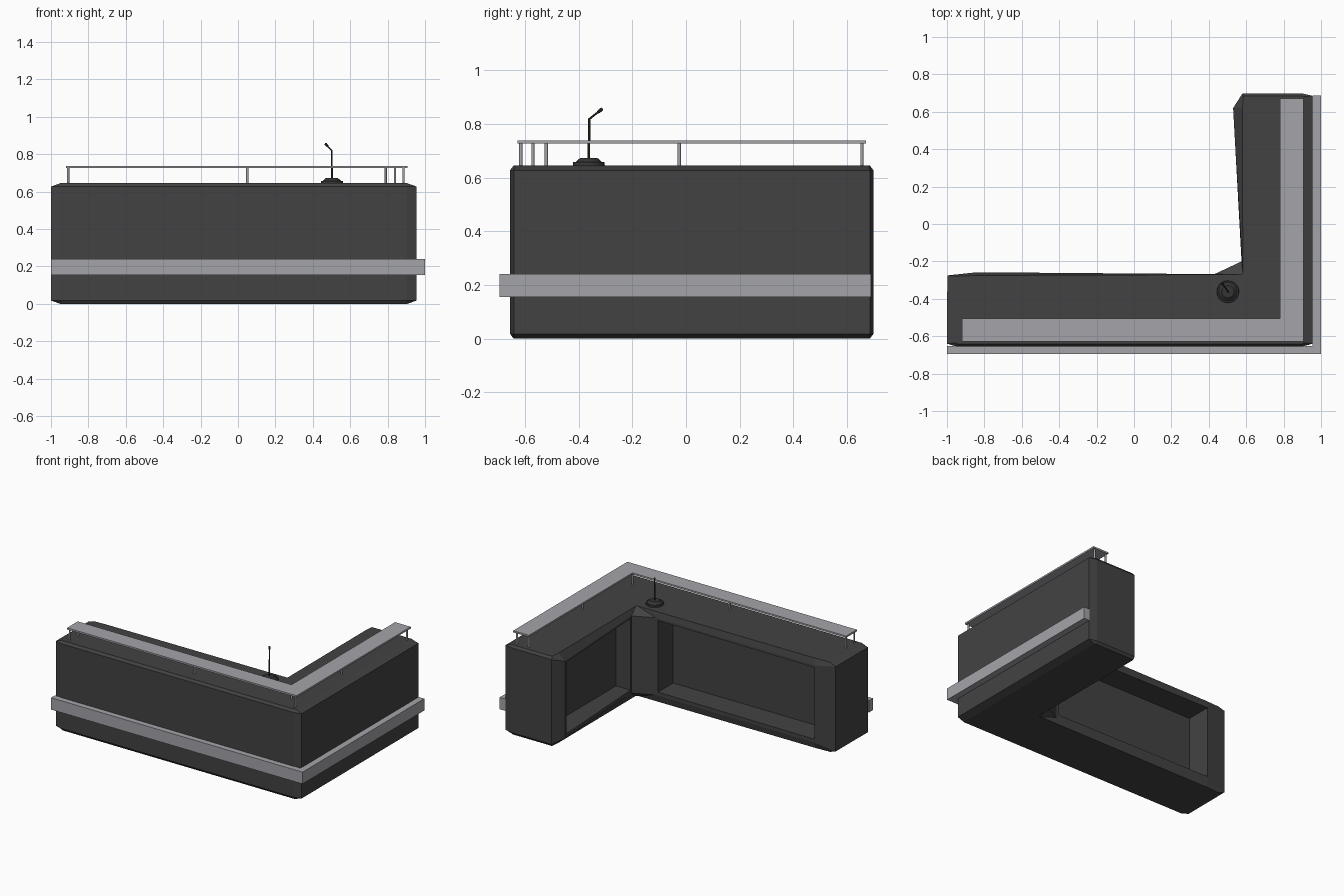
import bpy, bmesh
from mathutils import Vector

if "Cube" in bpy.data.objects:
    bpy.data.objects.remove(bpy.data.objects["Cube"])


def material(name, rgb):
    m = bpy.data.materials.new(name)
    m.diffuse_color = (*rgb, 1)
    m.use_nodes = True
    m.node_tree.nodes["Principled BSDF"].inputs["Base Color"].default_value = m.diffuse_color
    return m


DARK = material("dark_grey", (0.055, 0.055, 0.055))
METAL = material("light_grey", (0.37, 0.37, 0.40))
BLACK = material("near_black", (0.035, 0.035, 0.035))


def finish(name, bm, mat):
    bmesh.ops.recalc_face_normals(bm, faces=bm.faces)
    me = bpy.data.meshes.new(name)
    bm.to_mesh(me)
    bm.free()
    me.materials.append(mat)
    ob = bpy.data.objects.new(name, me)
    bpy.context.collection.objects.link(ob)
    return ob


def loft(name, rings, mat):
    bm = bmesh.new()
    rs = [[bm.verts.new(p) for p in r] for r in rings]
    n = len(rs[0])
    for a, b in zip(rs, rs[1:]):
        for i in range(n):
            j = (i + 1) % n
            bm.faces.new((a[i], a[j], b[j], b[i]))
    bm.faces.new(rs[0][::-1])
    bm.faces.new(rs[-1])
    return finish(name, bm, mat)


def prism(name, outline, z0, z1, mat):
    return loft(name, [[(x, y, z) for x, y in outline] for z in (z0, z1)], mat)


def box(x0, x1, y0, y1):
    return [(x0, y0), (x1, y0), (x1, y1), (x0, y1)]


def rod(name, a, b, r0, r1, mat, sides=12):
    a, b = Vector(a), Vector(b)
    d = b - a
    bm = bmesh.new()
    bmesh.ops.create_cone(bm, cap_ends=True, segments=sides, radius1=r0, radius2=r1, depth=d.length)
    rot = d.to_track_quat('Z', 'Y').to_matrix().to_4x4()
    bmesh.ops.transform(bm, matrix=rot, verts=bm.verts)
    bmesh.ops.translate(bm, vec=(a + b) / 2, verts=bm.verts)
    return finish(name, bm, mat)


# counter body: L outline (side x, y, cap x, y, bevel height), lofted with bevelled top and bottom
outline = [
    (-1, -.64, -.95, -.635, .018), (-.95, -.655, -.945, -.642, .018),
    (.9, -.655, .9, -.642, .018), (.955, -.64, .905, -.635, .018),
    (.955, .685, .905, .68, .018), (.9, .698, .9, .685, .018),
    (.58, .698, .585, .685, .018), (.53, .62, .58, .62, .045),
    (.575, -.2, .582, -.262, .045), (.43, -.268, .572, -.27, .045),
    (-.84, -.258, -.84, -.275, .045), (-.998, -.275, -.95, -.28, .018)]
H = .645
body = loft("counter_body", [
    [(cx, cy, 0) for x, y, cx, cy, b in outline],
    [(x, y, b) for x, y, cx, cy, b in outline],
    [(x, y, H - b) for x, y, cx, cy, b in outline],
    [(cx, cy, H) for x, y, cx, cy, b in outline]], DARK)

# recesses on the staff side
for name, o in (("long_recess_cutter", box(-.84, .41, -.44, -.2)),
                ("short_recess_cutter", box(.45, .69, -.19, .6))):
    cutter = prism(name, o, .07, .585, DARK)
    cutter.hide_render = True
    mod = body.modifiers.new(name, 'BOOLEAN')
    mod.operation = 'DIFFERENCE'
    mod.solver = 'EXACT'
    mod.object = cutter
    bpy.context.view_layer.objects.active = body
    bpy.ops.object.modifier_apply(modifier=name)
    bpy.data.objects.remove(cutter)

# bumper band around the two public sides
prism("bumper_band", [(-1, -.695), (1, -.695), (1, .688), (.954, .688),
                      (.954, -.652), (-1, -.652)], .155, .24, METAL)

# raised shelf and its posts
prism("raised_shelf", [(-.92, -.627), (.905, -.627), (.905, .67), (.78, .67),
                       (.78, -.506), (-.92, -.506)], .726, .738, METAL)
for i, (x, y) in enumerate([(-.908, -.615), (-.908, -.52), (.05, -.57), (.885, -.615), (.79, -.52),
                            (.84, -.025), (.885, .655), (.79, .655)]):
    rod(f"shelf_post_{i + 1}", (x, y, .64), (x, y, .73), .006, .006, METAL)

# desk microphone
mx, my = .502, -.362
rod("mic_base", (mx, my, .643), (mx, my, .657), .06, .058, BLACK, 20)
rod("mic_base_top", (mx, my, .657), (mx, my, .672), .05, .033, BLACK, 20)
rod("mic_stem", (mx, my, .67), (mx, my + .002, .82), .005, .004, BLACK, 8)
rod("mic_neck", (mx, my + .002, .818), (.475, -.322, .848), .004, .004, BLACK, 8)
rod("mic_head", (.479, -.328, .843), (.469, -.313, .855), .006, .007, BLACK, 8)
